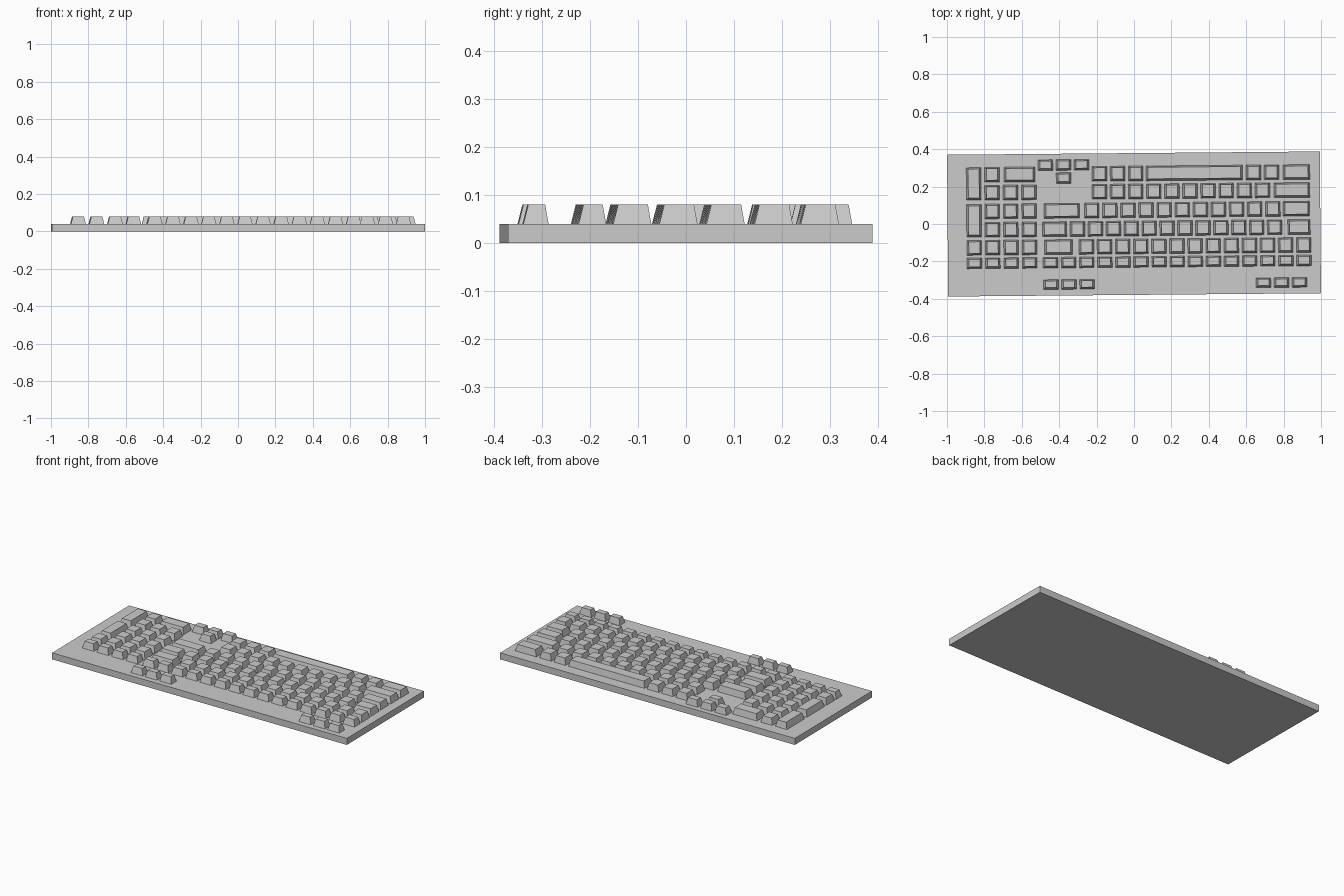
import bpy
import bmesh

cube = bpy.data.objects.get("Cube")
if cube:
    bpy.data.objects.remove(cube, do_unlink=True)

grey = bpy.data.materials.new("plain grey")
grey.use_nodes = True
grey.diffuse_color = (0.6, 0.6, 0.6, 1)
grey.node_tree.nodes["Principled BSDF"].inputs["Base Color"].default_value = (0.6, 0.6, 0.6, 1)

TILT = 0.0088              # the whole board sits slightly turned
DECK, TOP = 0.04, 0.08     # top of the case, top of the keys
KEY, PITCH = 0.079, 0.0968
SHORT = 0.057


def finish(name, bm):
    mesh = bpy.data.meshes.new(name)
    bmesh.ops.recalc_face_normals(bm, faces=bm.faces)
    bm.to_mesh(mesh)
    bm.free()
    mesh.materials.append(grey)
    obj = bpy.data.objects.new(name, mesh)
    obj.rotation_euler.z = TILT
    bpy.context.collection.objects.link(obj)


def add_block(bm, x, y, w, d, z0, z1, side=0, front=0, back=0):
    """Box whose top is drawn in at the sides, front and back."""
    verts = bmesh.ops.create_cube(bm, size=1)["verts"]
    for v in verts:
        upper = v.co.z > 0
        sx, front_side = (1 if v.co.x > 0 else -1), v.co.y < 0
        v.co.x = x + sx * (w / 2 - (side if upper else 0))
        v.co.y = y + (-d / 2 + front * upper if front_side else d / 2 - back * upper)
        v.co.z = z1 if upper else z0


def keys(name, runs):
    """Each run: first centre x, centre y, count, width, depth, pitch."""
    bm = bmesh.new()
    for x, y, count, w, d, pitch in runs:
        for i in range(count):
            add_block(bm, x + i * pitch, y, w, d, DECK, TOP, 0.01, 0.01, 0.007)
    finish(name, bm)


def run(x, y, count=1, w=KEY, d=KEY, pitch=PITCH):
    return (x, y, count, w, d, pitch)


# Case
case = bmesh.new()
add_block(case, 0, 0, 1.993, 0.758, 0, DECK)
finish("case", case)

# Row centres, from the back row to the front row
R1, R2, R3, R4, R5, R6 = 0.27, 0.174, 0.074, -0.024, -0.12, -0.203

# Number pad
COL0, COL1, STEP = -0.855, -0.757, 0.0985
keys("number_pad_keys",
     [run(COL1, R1), run(-0.61, R1, w=0.165)]
     + [run(COL1, y, 3, pitch=STEP) for y in (R2, R3, R4)]
     + [run(COL0, R5, 4, pitch=STEP), run(COL0, R6, 4, d=SHORT, pitch=STEP)]
     + [run(COL0, (a + b) / 2, d=0.173) for a, b in ((R1, R2), (R3, R4))])

# Arrow cluster
keys("arrow_keys", [run(-0.471, 0.319, 3, d=SHORT), run(-0.374, 0.249, d=SHORT)])

# Main block
keys("space_bar", [run(0.325, R1, w=0.515)])
keys("space_row_keys", [run(-0.182, R1, 3), run(0.641, R1, 2), run(0.871, R1, w=0.142)])
keys("lower_letter_keys", [run(-0.183, R2, 10), run(0.846, R2, w=0.19)])
keys("middle_letter_keys", [run(-0.385, R3, w=0.19), run(-0.225, R3, 11), run(0.869, R3, w=0.142)])
keys("upper_letter_keys",
     [run(-0.425, R4, w=0.13), run(-0.302, R4, 12, pitch=0.0958), run(0.882, R4, w=0.12)])
keys("digit_keys", [run(-0.405, R5, w=0.15), run(-0.255, R5, 13)])
keys("function_keys", [run(-0.448, R6, 15, d=SHORT)])

# Small keys near the front edge
keys("extra_keys", [run(-0.447, -0.32, 3, d=0.052), run(0.689, -0.32, 3, d=0.052)])
